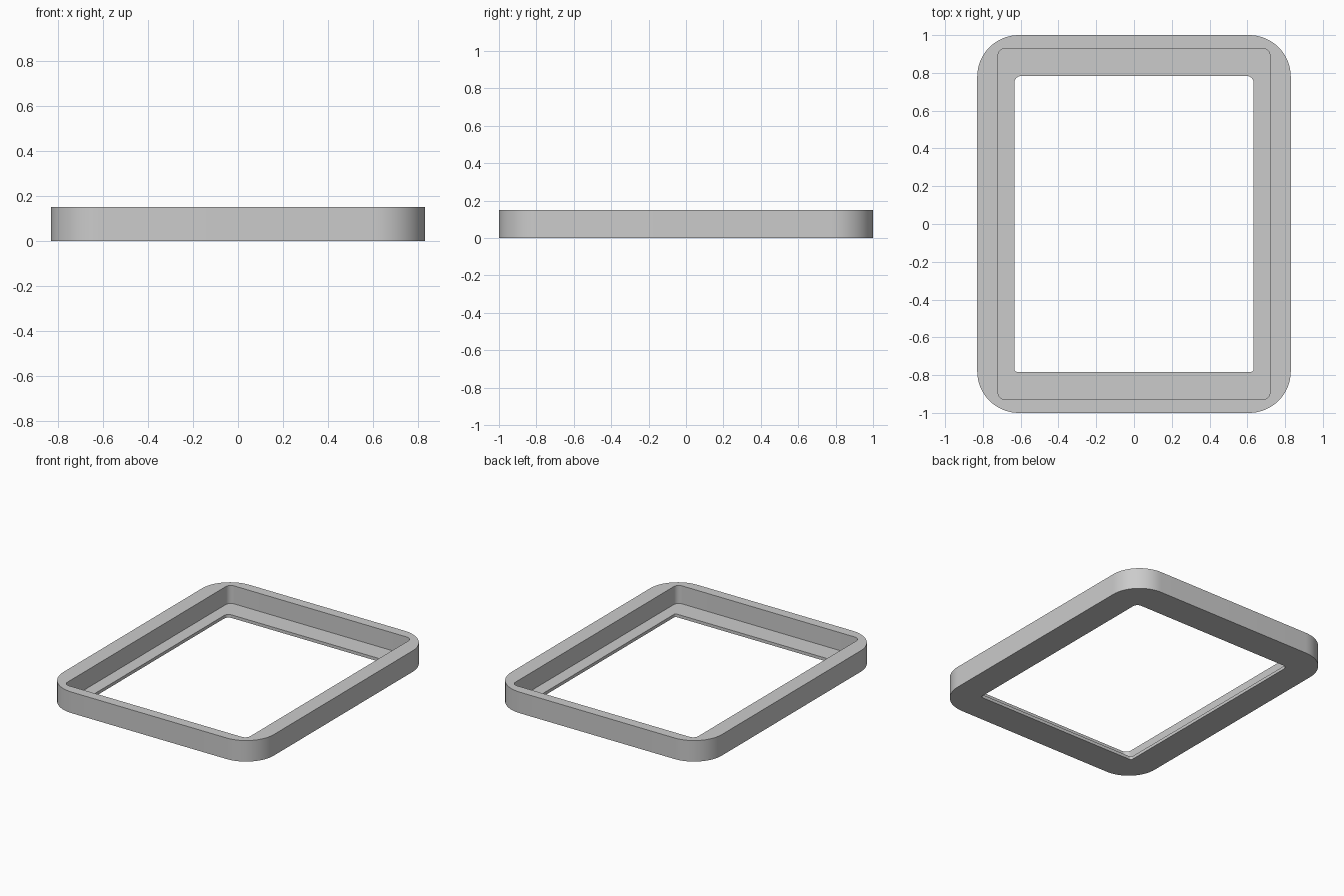
import bpy, bmesh, math

cube = bpy.data.objects.get("Cube")
if cube:
    bpy.data.objects.remove(cube, do_unlink=True)

grey = bpy.data.materials.new("plain grey")
grey.use_nodes = True
colour = (0.6, 0.6, 0.6, 1)
grey.diffuse_color = colour
grey.node_tree.nodes["Principled BSDF"].inputs["Base Color"].default_value = colour

STEPS = 16


def rounded_loop(bm, half_x, half_y, back_radius, front_radius, z):
    """Ring of vertices around a rounded rectangle, counter-clockwise."""
    ring = []
    for corner, (sx, sy) in enumerate([(1, 1), (-1, 1), (-1, -1), (1, -1)]):
        r = back_radius if sy > 0 else front_radius
        for i in range(STEPS + 1):
            a = math.pi / 2 * (corner + i / STEPS)
            ring.append(bm.verts.new((sx * (half_x - r) + r * math.cos(a),
                                      sy * (half_y - r) + r * math.sin(a), z)))
    return ring


# Frame section: outer wall, top rim, inner wall, ledge, opening
HEIGHT, LEDGE = 0.15, 0.022
outer = (0.83, 1.0, 0.22, 0.22)
recess = (0.72, 0.93, 0.04, 0.04)
opening = (0.633, 0.783, 0.035, 0.015)
section = [(outer, 0), (outer, HEIGHT), (recess, HEIGHT),
           (recess, LEDGE), (opening, LEDGE), (opening, 0)]

bm = bmesh.new()
rings = [rounded_loop(bm, *shape, z) for shape, z in section]
for k, low in enumerate(rings):
    high = rings[(k + 1) % len(rings)]
    for i in range(len(low)):
        j = (i + 1) % len(low)
        bm.faces.new((low[i], low[j], high[j], high[i]))
bmesh.ops.recalc_face_normals(bm, faces=bm.faces)

mesh = bpy.data.meshes.new("frame")
bm.to_mesh(mesh)
bm.free()
mesh.materials.append(grey)
frame = bpy.data.objects.new("frame", mesh)
bpy.context.collection.objects.link(frame)

# Smooth corners, sharp edges
bpy.ops.object.select_all(action='DESELECT')
frame.select_set(True)
bpy.context.view_layer.objects.active = frame
bpy.ops.object.shade_smooth_by_angle(angle=math.radians(30))
